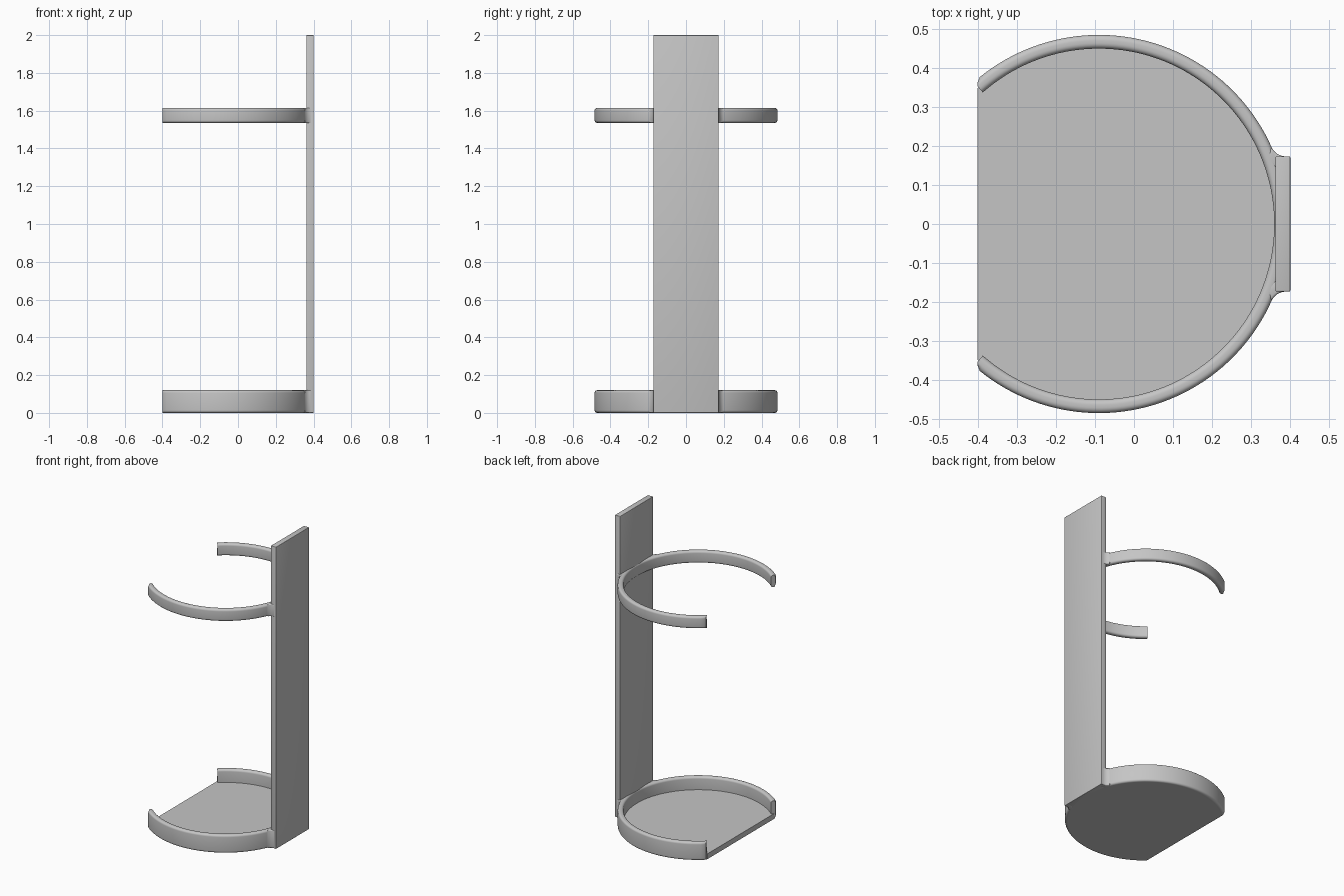
import bpy, bmesh
from math import sin, cos, pi, sqrt, atan2, acos

if "Cube" in bpy.data.objects:
    bpy.data.objects.remove(bpy.data.objects["Cube"], do_unlink=True)

GREY = (0.56, 0.56, 0.56, 1)
mat = bpy.data.materials.new("plain grey")
mat.use_nodes = True
mat.diffuse_color = GREY
mat.node_tree.nodes["Principled BSDF"].inputs["Base Color"].default_value = GREY

CX = -0.09            # centre of the round parts
R_OUT, R_IN = 0.484, 0.449
X_CUT = -0.4          # flat cut of the open side
HALF = 0.173          # half width of the back plate
FILLET = 0.04
ROUND = 0.014         # rounding of the ring section


def arc(cx, cy, r, a0, a1, n):
    return [(cx + r * cos(a0 + (a1 - a0) * i / n),
             cy + r * sin(a0 + (a1 - a0) * i / n)) for i in range(n + 1)]


def finish(name, bm, bevel=0.0):
    """Turn a bmesh into a grey, smoothly shaded object."""
    bmesh.ops.recalc_face_normals(bm, faces=bm.faces)
    me = bpy.data.meshes.new(name)
    bm.to_mesh(me)
    bm.free()
    me.materials.append(mat)
    ob = bpy.data.objects.new(name, me)
    bpy.context.collection.objects.link(ob)
    bpy.ops.object.select_all(action="DESELECT")
    ob.select_set(True)
    bpy.context.view_layer.objects.active = ob
    if bevel:
        mod = ob.modifiers.new("rounded rims", "BEVEL")
        mod.width = bevel
        mod.segments = 3
        mod.limit_method = "ANGLE"
        mod.angle_limit = 1.1
        bpy.ops.object.modifier_apply(modifier=mod.name)
    bpy.ops.object.shade_smooth_by_angle(angle=0.6)


def prism(name, outline, z0, z1, bevel=0.0):
    """Extrude an outline upwards."""
    bm = bmesh.new()
    face = bm.faces.new([bm.verts.new((x, y, z0)) for x, y in outline])
    out = bmesh.ops.extrude_face_region(bm, geom=[face])
    top = [v for v in out["geom"] if isinstance(v, bmesh.types.BMVert)]
    bmesh.ops.translate(bm, verts=top, vec=(0, 0, z1 - z0))
    finish(name, bm, bevel)


def open_ring(name, z0, z1):
    """Sweep a rounded section round the open arc; tips end on the flat cut."""
    section = []
    corners = [(R_OUT - ROUND, z1 - ROUND), (R_IN + ROUND, z1 - ROUND),
               (R_IN + ROUND, z0 + ROUND), (R_OUT - ROUND, z0 + ROUND)]
    for i, (r, z) in enumerate(corners):
        section += arc(r, z, ROUND, i * pi / 2, (i + 1) * pi / 2, 5)
    tip = acos((-0.387 - CX) / R_IN)
    steps = 112
    bm = bmesh.new()
    rows = []
    for s in range(steps + 1):
        a = tip * (2 * s / steps - 1)
        rows.append([bm.verts.new((max(X_CUT, CX + r * cos(a)), r * sin(a), z))
                     for r, z in section])
    n = len(section)
    for low, high in zip(rows, rows[1:]):
        for i in range(n):
            j = (i + 1) % n
            bm.faces.new((low[i], low[j], high[j], high[i]))
    bm.faces.new(rows[0])
    bm.faces.new(rows[-1])
    finish(name, bm)


def plate_fillet(name, side, z0, z1):
    """Small concave web between the ring and the side of the plate."""
    fy = HALF + FILLET
    fx = CX + sqrt((R_OUT + FILLET) ** 2 - fy ** 2)
    join = atan2(fy, fx - CX)
    outline = arc(fx, fy, FILLET, 1.5 * pi, pi + join, 4)
    outline += [(0.338, 0.165), (0.365, 0.14), (fx, 0.14)]
    prism(name, [(x, side * y) for x, y in outline], z0, z1, 0.008)


# Rim of the base and the upper holding ring, each blended into the plate
for name, z0, z1 in (("base_rim", 0, 0.12), ("upper_ring", 1.535, 1.615)):
    open_ring(name, z0, z1)
    for label, side in (("left", 1), ("right", -1)):
        plate_fillet(f"{name}_fillet_{label}", side, z0, z1)

# Base floor with a straight open side
floor_r = (R_IN + R_OUT) / 2
open_angle = acos((X_CUT - CX) / floor_r)
prism("base_floor", arc(CX, 0, floor_r, -open_angle, open_angle, 112), 0, 0.035)

# Tall back plate
prism("back_plate", [(0.362, -HALF), (0.4, -HALF), (0.4, HALF), (0.362, HALF)],
      0, 2, 0.003)
